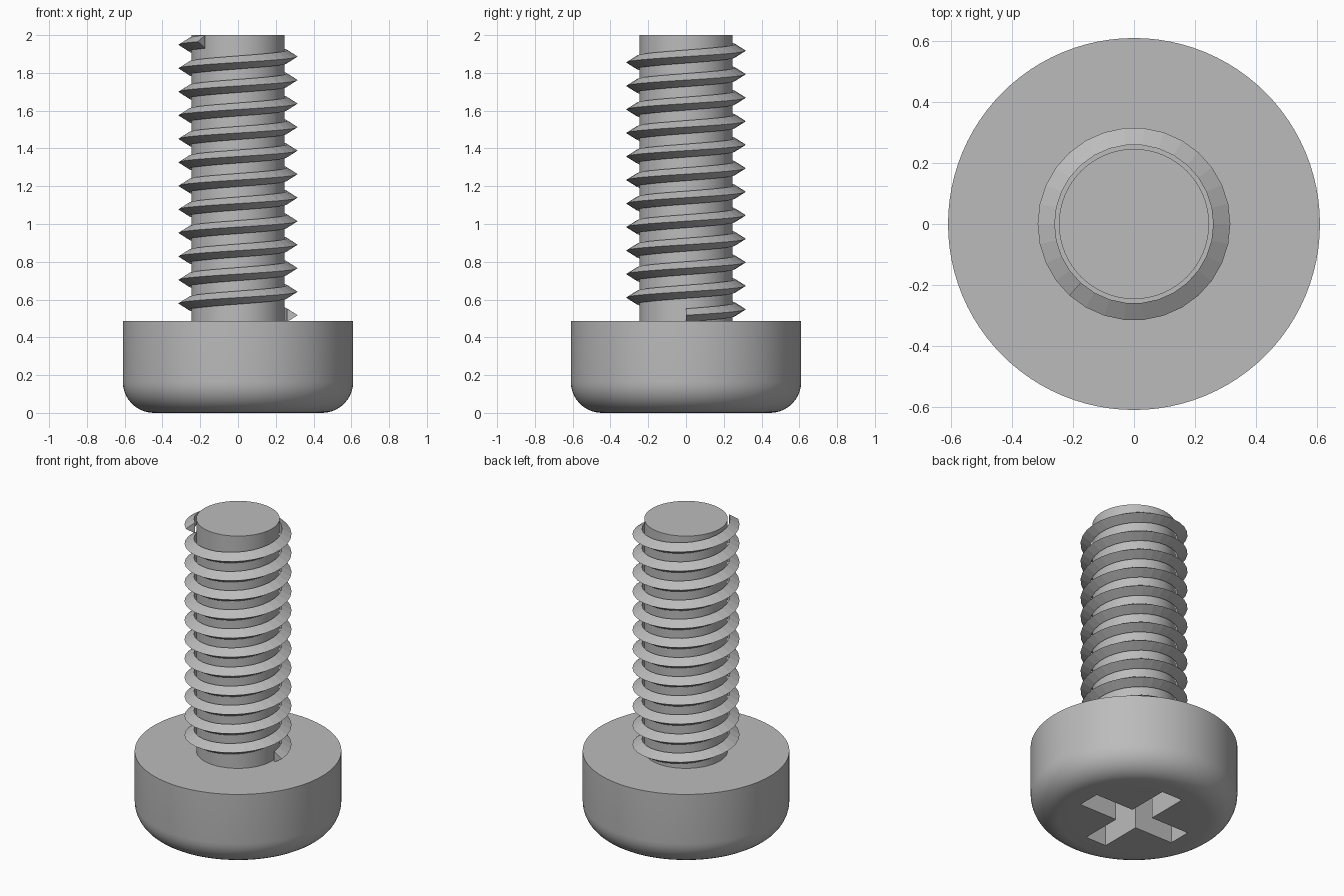
import bpy, bmesh, math

if "Cube" in bpy.data.objects:
    bpy.data.objects.remove(bpy.data.objects["Cube"], do_unlink=True)

HEAD_R, HEAD_TOP, FILLET = 0.61, 0.487, 0.165
SHAFT_R, TOP = 0.246, 2.0

steel = bpy.data.materials.new("grey_steel")
steel.use_nodes = True
grey = (0.5, 0.5, 0.5, 1)
steel.diffuse_color = grey
steel.node_tree.nodes["Principled BSDF"].inputs["Base Color"].default_value = grey


def finish(name, bm, smooth=False):
    """Turn a bmesh into a named steel object."""
    bmesh.ops.recalc_face_normals(bm, faces=bm.faces)
    mesh = bpy.data.meshes.new(name)
    bm.to_mesh(mesh)
    bm.free()
    mesh.materials.append(steel)
    obj = bpy.data.objects.new(name, mesh)
    bpy.context.collection.objects.link(obj)
    if smooth:
        smooth_sharp(obj)
    return obj


def smooth_sharp(obj):
    bpy.ops.object.select_all(action="DESELECT")
    obj.select_set(True)
    bpy.context.view_layer.objects.active = obj
    bpy.ops.object.shade_smooth_by_angle(angle=math.radians(30))


def loft(bm, rings):
    """Bridge equal closed rings of points and cap both ends."""
    rows = [[bm.verts.new(p) for p in ring] for ring in rings]
    n = len(rows[0])
    for a, b in zip(rows, rows[1:]):
        for i in range(n):
            j = (i + 1) % n
            bm.faces.new((a[i], a[j], b[j], b[i]))
    bm.faces.new(rows[0])
    bm.faces.new(rows[-1])


def circle(r, z, sides=96):
    return [(r * math.cos(t), r * math.sin(t), z)
            for t in (math.tau * i / sides for i in range(sides))]


# Head: drum with a rounded lower rim
bm = bmesh.new()
rim = [math.pi / 2 * i / 10 for i in range(11)]
loft(bm, [circle(HEAD_R - FILLET * (1 - math.sin(a)), FILLET * (1 - math.cos(a)))
          for a in rim] + [circle(HEAD_R, HEAD_TOP)])
head = finish("screw_head", bm)

# Cross-shaped driver recess cut into the underside
L, W, DEPTH = 0.35, 0.075, 0.25
quarter = [(L, -W), (L, W), (W, W)]
outline = []
for k in range(4):
    c, s = round(math.cos(k * math.pi / 2)), round(math.sin(k * math.pi / 2))
    outline += [(x * c - y * s, x * s + y * c) for x, y in quarter]
bm = bmesh.new()
loft(bm, [[(x, y, z) for x, y in outline] for z in (-0.1, DEPTH)])
cutter = finish("recess_cutter", bm)
cutter.hide_render = True
cut = head.modifiers.new("driver_recess", "BOOLEAN")
cut.operation, cut.solver, cut.object = "DIFFERENCE", "EXACT", cutter
bpy.context.view_layer.update()
evaluated = head.evaluated_get(bpy.context.evaluated_depsgraph_get())
head.data = bpy.data.meshes.new_from_object(evaluated)
head.modifiers.clear()
bpy.data.objects.remove(cutter, do_unlink=True)
smooth_sharp(head)

# Plain shaft
bm = bmesh.new()
loft(bm, [circle(SHAFT_R, HEAD_TOP - 0.01), circle(SHAFT_R, TOP)])
finish("shaft", bm, smooth=True)

# Faceted thread: triangular section swept up a right-handed helix
PITCH, START, STEPS, PER_TURN = 0.1245, 0.517, 349, 30
ROOT_R, CREST_R, HALF = 0.26, 0.316, 0.035
section = [(ROOT_R, -HALF), (CREST_R, 0), (ROOT_R, HALF)]
bm = bmesh.new()
rings = []
for i in range(STEPS + 1):
    turn = i / PER_TURN
    c, s = math.cos(math.tau * turn), math.sin(math.tau * turn)
    rings.append([(r * c, r * s, START + PITCH * turn + dz) for r, dz in section])
loft(bm, rings)
finish("thread", bm)
